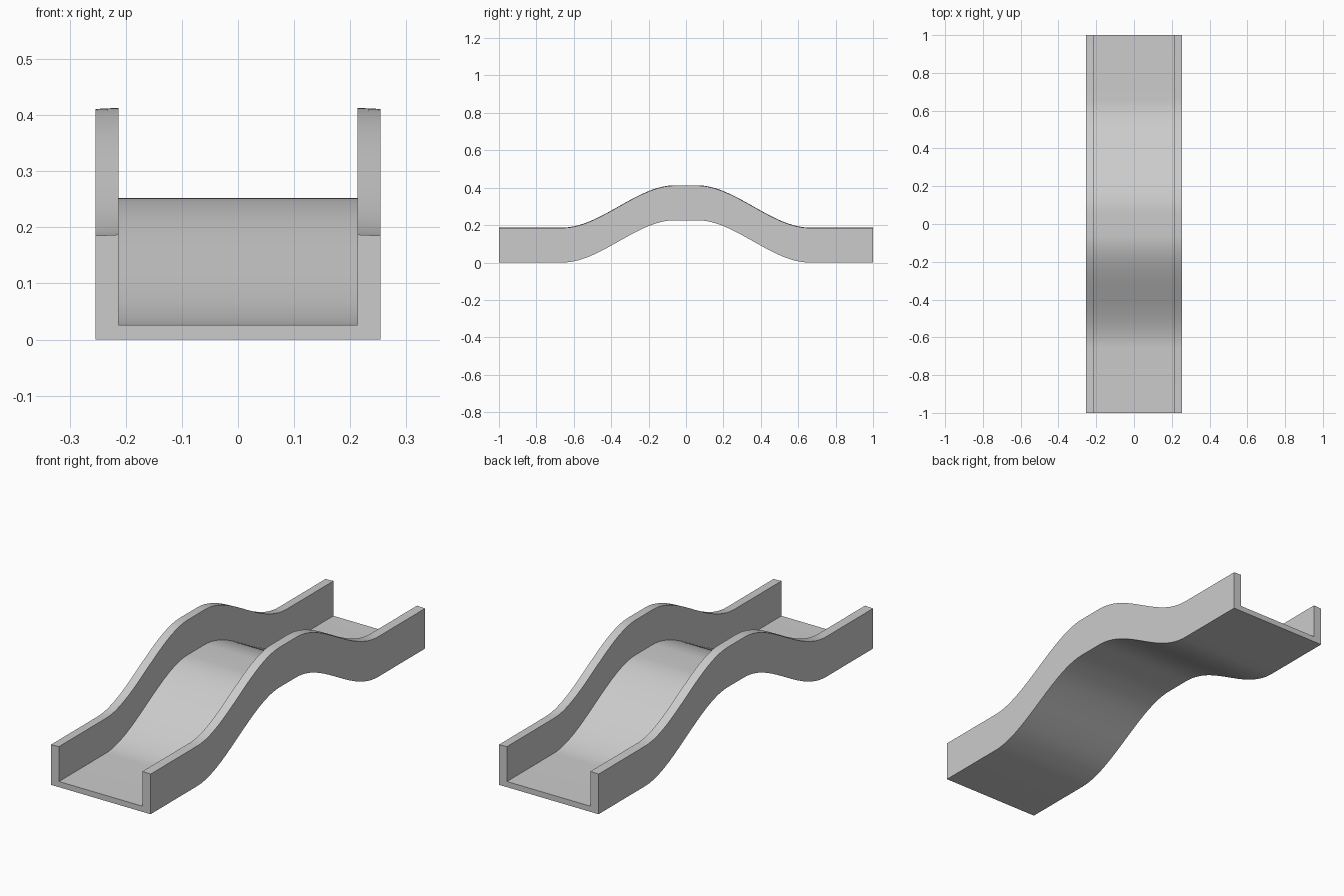
import bpy, bmesh, math

cube = bpy.data.objects.get("Cube")
if cube:
    bpy.data.objects.remove(cube, do_unlink=True)

grey = bpy.data.materials.new("light_grey")
grey.use_nodes = True
color = (0.6, 0.6, 0.6, 1)
grey.diffuse_color = color
grey.node_tree.nodes["Principled BSDF"].inputs["Base Color"].default_value = color

RISE, FOOT, CREST, STEPS = 0.226, 0.66, 0.06, 28


def lift(y):
    """Height of the hump: level ends, eased slopes and a level crest."""
    t = min(max((FOOT - abs(y)) / (FOOT - CREST), 0), 1)
    return RISE * t * t * (3 - 2 * t)


# Stations along the length, mirrored about the crest
half = [1.0] + [FOOT + (CREST - FOOT) * i / STEPS for i in range(STEPS + 1)]
stations = [-y for y in half] + half[::-1]

# U-shaped cross-section: outer wall, sloping rim, inner wall, floor
side = [(0.254, 0), (0.254, 0.185), (0.213, 0.187), (0.213, 0.026)]
section = side + [(-x, z) for x, z in reversed(side)]

# Sweep the section over the hump
bm = bmesh.new()
rings = [[bm.verts.new((x, y, z + lift(y))) for x, z in section] for y in stations]
n = len(section)
for a, b in zip(rings, rings[1:]):
    for i in range(n):
        j = (i + 1) % n
        bm.faces.new((a[i], a[j], b[j], b[i]))

# End caps: two walls and the floor between them
for r in (rings[0], rings[-1]):
    bm.faces.new(r[0:4])
    bm.faces.new(r[4:8])
    bm.faces.new((r[0], r[3], r[4], r[7]))
bmesh.ops.recalc_face_normals(bm, faces=bm.faces)

mesh = bpy.data.meshes.new("humped_channel")
bm.to_mesh(mesh)
bm.free()
mesh.materials.append(grey)
channel = bpy.data.objects.new("humped_channel", mesh)
bpy.context.collection.objects.link(channel)

bpy.context.view_layer.objects.active = channel
channel.select_set(True)
bpy.ops.object.shade_smooth_by_angle(angle=math.radians(30))
